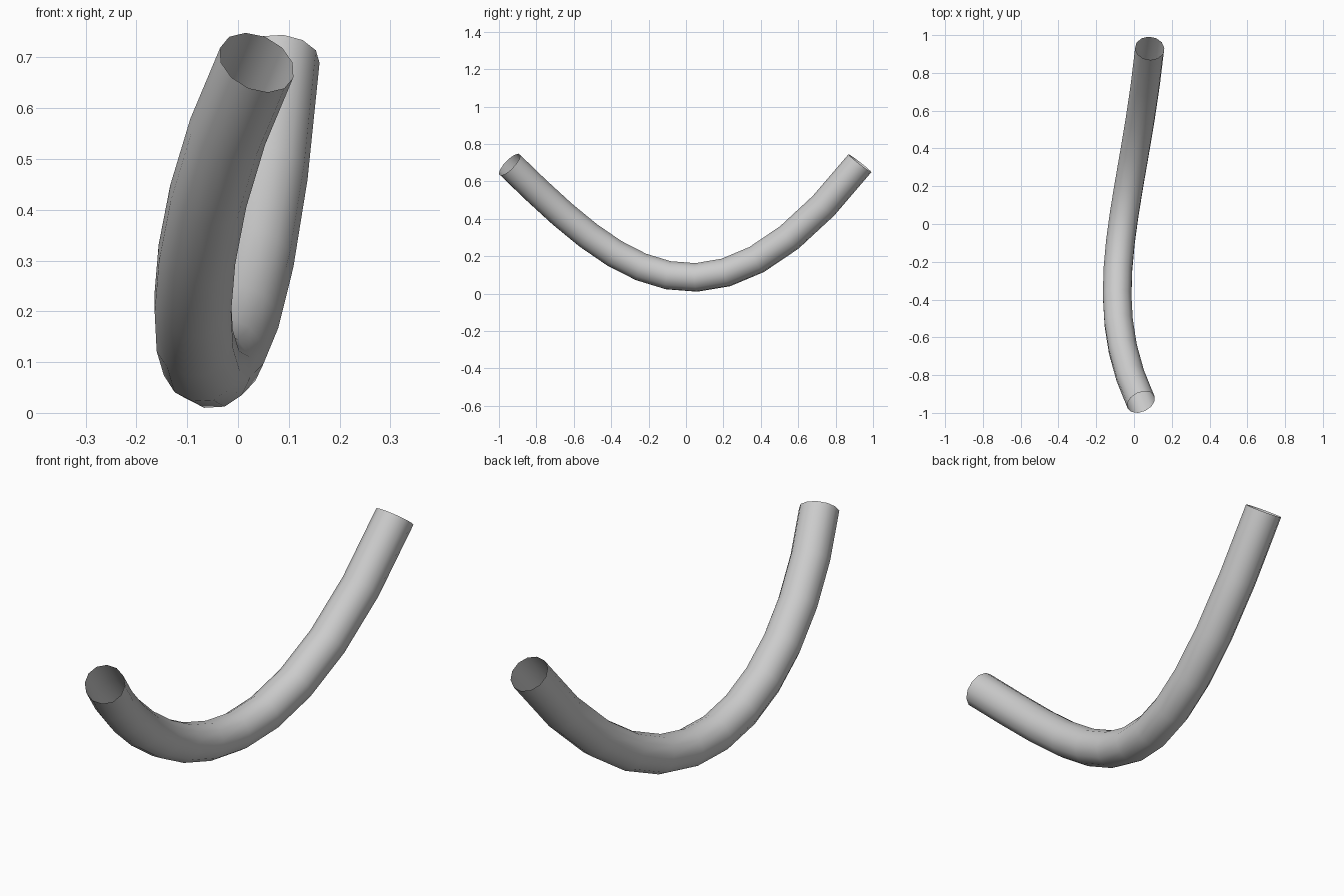
import bpy
from mathutils import Vector

if "Cube" in bpy.data.objects:
    bpy.data.objects.remove(bpy.data.objects["Cube"])

# Centre line: a single Bezier segment
start, handle_a = Vector((0.037, -0.943, 0.690)), Vector((-0.232, -0.374, 0.135))
handle_b, end = Vector((0.0, 0.125, -0.336)), Vector((0.083, 0.930, 0.697))

curve = bpy.data.curves.new("bent_tube", 'CURVE')
curve.dimensions = '3D'
curve.fill_mode = 'FULL'
curve.resolution_u = 12
curve.bevel_depth = 0.078
curve.bevel_resolution = 4
curve.use_fill_caps = False  # open ends

spline = curve.splines.new('BEZIER')
spline.bezier_points.add(1)
for point, left, co, right in zip(
        spline.bezier_points,
        (start * 2 - handle_a, handle_b), (start, end), (handle_a, end * 2 - handle_b)):
    point.handle_left_type = point.handle_right_type = 'FREE'
    point.co, point.handle_left, point.handle_right = co, left, right

# Bent tube as a smooth mesh
tube = bpy.data.objects.new("bent_tube", curve)
bpy.context.collection.objects.link(tube)
bpy.context.view_layer.objects.active = tube
tube.select_set(True)
bpy.ops.object.convert(target='MESH')
bpy.ops.object.shade_smooth()
